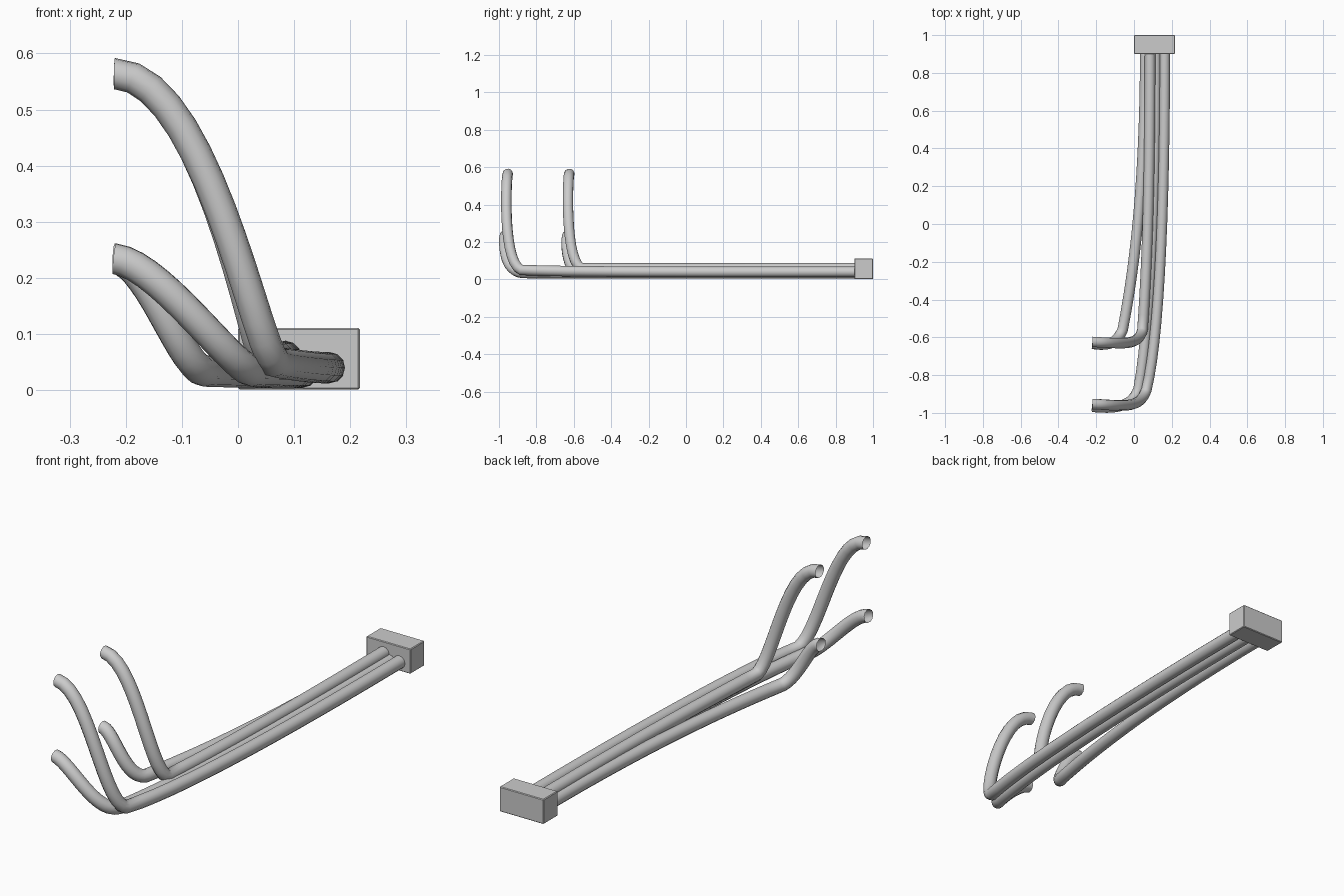
import bpy, bmesh
from mathutils import Matrix, Vector

if "Cube" in bpy.data.objects:
    bpy.data.objects.remove(bpy.data.objects["Cube"])

R = 0.028  # tube radius


def tube(name, start, h1, h2, bend, h3, h4, end):
    """Open pipe along two bezier segments: long run, then the upswept end."""
    cu = bpy.data.curves.new(name, 'CURVE')
    cu.dimensions = '3D'
    cu.resolution_u = 14
    cu.bevel_depth = R
    cu.bevel_resolution = 4
    cu.use_fill_caps = False
    sp = cu.splines.new('BEZIER')
    sp.bezier_points.add(2)
    start, h1, h2, bend, h3, h4, end = map(Vector, (start, h1, h2, bend, h3, h4, end))
    rows = [(start * 2 - h1, start, h1), (h2, bend, h3), (h4, end, end * 2 - h4)]
    for p, (left, co, right) in zip(sp.bezier_points, rows):
        p.handle_left_type = p.handle_right_type = 'FREE'
        p.handle_left, p.co, p.handle_right = left, co, right
    ob = bpy.data.objects.new(name, cu)
    bpy.context.collection.objects.link(ob)
    bpy.ops.object.select_all(action='DESELECT')
    ob.select_set(True)
    bpy.context.view_layer.objects.active = ob
    bpy.ops.object.convert(target='MESH')
    bpy.ops.object.shade_smooth()


# Front pair of pipes
tube("front_tall_pipe", (.163, .95, .04), (.163, .2, .04), (.14, -.58, .038),
     (.065, -.88, .05), (.03, -.985, .09), (-.06, -.96, .56), (-.22, -.953, .564))
tube("front_low_pipe", (.115, .95, .032), (.115, .2, .032), (.09, -.5, .032),
     (.025, -.87, .034), (-.01, -.985, .038), (-.14, -.975, .225), (-.22, -.968, .234))

# Rear pair of pipes
tube("rear_tall_pipe", (.085, .95, .06), (.085, .2, .06), (.07, -.2, .056),
     (.045, -.56, .06), (.025, -.65, .1), (-.06, -.632, .56), (-.22, -.624, .564))
tube("rear_low_pipe", (.06, .95, .032), (.06, .2, .032), (.0, -.25, .032),
     (-.06, -.56, .034), (-.1, -.65, .038), (-.16, -.642, .232), (-.22, -.634, .234))

# Collector block that joins the pipes
bm = bmesh.new()
bmesh.ops.create_cube(bm, size=1, matrix=Matrix.Translation((.1085, .95, .056))
                      @ Matrix.Diagonal((.217, .1, .11, 1)))
bmesh.ops.bevel(bm, geom=bm.edges[:], offset=.003, segments=1, affect='EDGES')
me = bpy.data.meshes.new("collector_block")
bm.to_mesh(me)
bm.free()
bpy.context.collection.objects.link(bpy.data.objects.new("collector_block", me))
